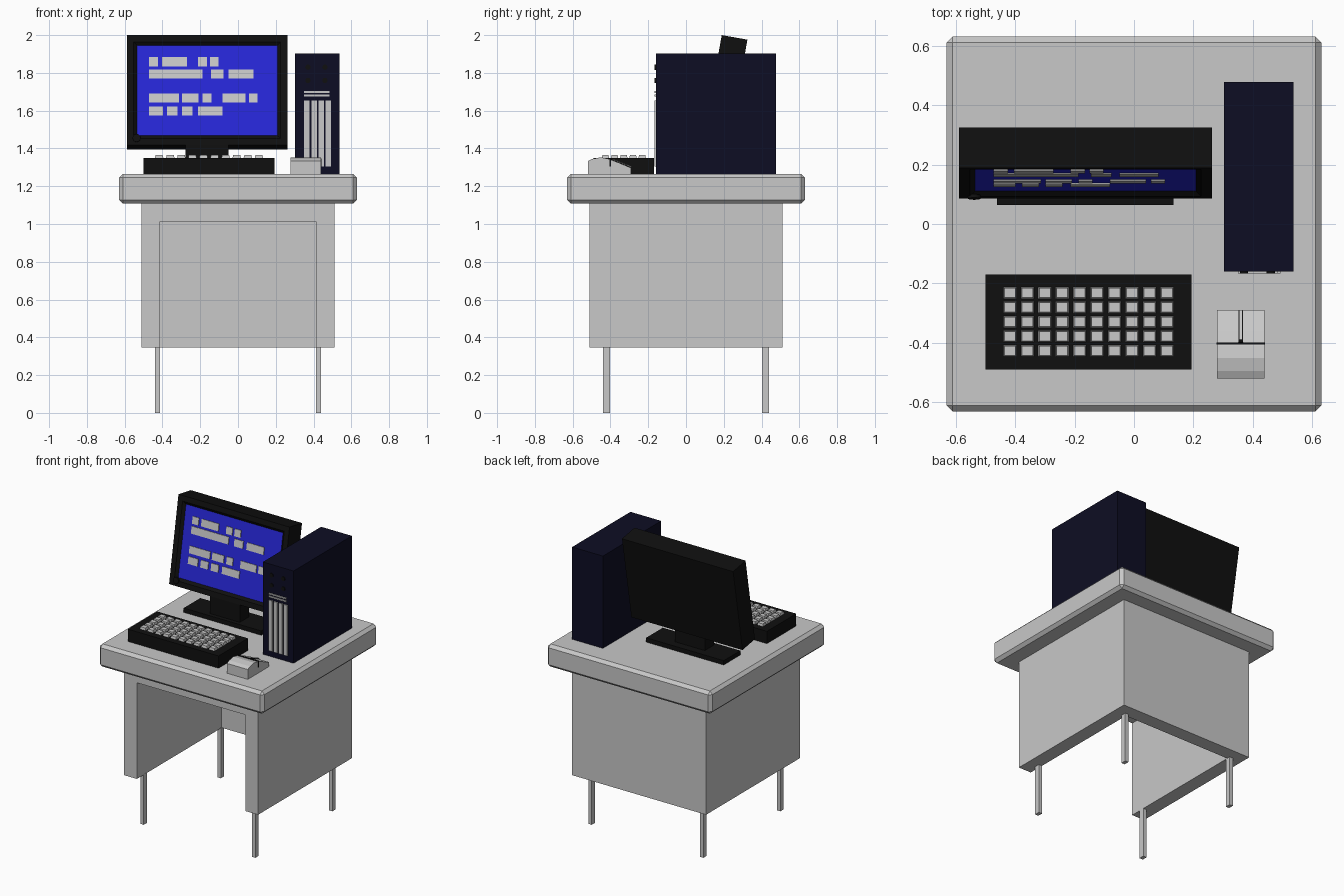
import bpy, bmesh, math
from mathutils import Matrix

if "Cube" in bpy.data.objects:
    bpy.data.objects.remove(bpy.data.objects["Cube"])


def material(name, rgb):
    m = bpy.data.materials.new(name)
    m.diffuse_color = (*rgb, 1)
    m.use_nodes = True
    m.node_tree.nodes["Principled BSDF"].inputs["Base Color"].default_value = m.diffuse_color
    return m


GREY = material("light grey", (0.58, 0.58, 0.58))
BLACK = material("black", (0.005, 0.005, 0.005))
NAVY = material("dark navy", (0.004, 0.004, 0.017))
BLUE = material("screen blue", (0.02, 0.02, 0.68))


def finish(name, bm, *mats):
    bmesh.ops.recalc_face_normals(bm, faces=bm.faces)
    me = bpy.data.meshes.new(name)
    bm.to_mesh(me)
    bm.free()
    for m in mats:
        me.materials.append(m)
    ob = bpy.data.objects.new(name, me)
    bpy.context.collection.objects.link(ob)
    return ob


def add_box(bm, x0, x1, y0, y1, z0, z1, taper=0.0):
    verts = bmesh.ops.create_cube(bm, size=1)["verts"]
    for v in verts:
        t = taper if v.co.z > 0 else 0
        v.co = (x1 - t if v.co.x > 0 else x0 + t,
                y1 - t if v.co.y > 0 else y0 + t,
                z1 if v.co.z > 0 else z0)


def box(name, mat, *dims):
    bm = bmesh.new()
    add_box(bm, *dims)
    return finish(name, bm, mat)


def disc(name, mat, x, y, z, r, depth, sides=16):
    bm = bmesh.new()
    bmesh.ops.create_cone(bm, cap_ends=True, segments=sides, radius1=r, radius2=r, depth=depth)
    bm.transform(Matrix.Translation((x, y, z)) @ Matrix.Rotation(math.pi / 2, 4, 'X'))
    return finish(name, bm, mat)


# Desk: bevelled top, body with knee opening, four thin legs
top = box("desk_top", GREY, -0.63, 0.63, -0.63, 0.63, 1.108, 1.265)
bev = top.modifiers.new("bevel", 'BEVEL')
bev.width, bev.segments = 0.02, 1

body = box("desk_body", GREY, -0.512, 0.512, -0.512, 0.512, 0.345, 1.108)
cutter = box("knee_opening_cutter", GREY, -0.415, 0.415, -0.7, 0.415, 0.2, 1.01)
cutter.hide_render = True
cutter.hide_viewport = True
cut = body.modifiers.new("opening", 'BOOLEAN')
cut.operation, cut.solver, cut.object = 'DIFFERENCE', 'EXACT', cutter

for sx, side in ((-1, "left"), (1, "right")):
    for sy, end in ((-1, "front"), (1, "back")):
        cx, cy = sx * 0.427, sy * 0.421
        box(f"{end}_{side}_leg", GREY, cx - 0.013, cx + 0.013,
            cy - 0.018, cy + 0.018, 0, 0.35)

# Computer tower with vents, drive slots and small buttons
box("tower", NAVY, 0.302, 0.537, -0.16, 0.477, 1.265, 1.903)
bm = bmesh.new()
for i in range(4):
    x = 0.35 + i * 0.038
    add_box(bm, x, x + 0.029, -0.167, -0.158, 1.305, 1.655)
finish("tower_vents", bm, GREY)
bm = bmesh.new()
for z in (1.675, 1.694):
    add_box(bm, 0.35, 0.485, -0.167, -0.158, z, z + 0.01)
finish("tower_slots", bm, GREY)
for i, (x, z) in enumerate(((0.37, 1.76), (0.46, 1.76), (0.37, 1.83), (0.46, 1.83))):
    disc(f"tower_button_{i + 1}", BLACK, x, -0.162, z, 0.014, 0.008)

# Monitor: local frame has its front bottom edge at y = 0, z = 0, tilted back
tilt = Matrix.Translation((0, 0.0865, 1.418)) @ Matrix.Rotation(math.radians(-10), 4, 'X')
bm = bmesh.new()
add_box(bm, -0.588, 0.262, 0, 0.138, 0, 0.591)
bmesh.ops.recalc_face_normals(bm, faces=bm.faces)
front = min(bm.faces, key=lambda f: f.calc_center_median().y)
bmesh.ops.inset_region(bm, faces=[front], thickness=0.051)
bmesh.ops.inset_region(bm, faces=[front], thickness=0.025, depth=-0.015)
front.material_index = 1  # recessed screen
monitor = finish("monitor", bm, BLACK, BLUE)

# Blank bars standing for lines of writing: height, then (left, right) pairs
rows = [
    (1.834, ((-.472, -.424), (-.403, -.271), (-.213, -.165), (-.149, -.102))),
    (1.770, ((-.472, -.187), (-.144, -.076), (-.049, .083))),
    (1.643, ((-.472, -.313), (-.297, -.208), (-.187, -.139), (-.081, .041), (.057, .104))),
    (1.574, ((-.472, -.398), (-.377, -.319), (-.297, -.240), (-.213, -.081))),
]
bm = bmesh.new()
for z, bars in rows:
    zl = (z - 1.4155) / 0.985
    for x0, x1 in bars:
        add_box(bm, x0, x1, 0.010, 0.016, zl, zl + 0.049)
bars = finish("screen_bars", bm, GREY)
button = disc("monitor_button", BLACK, -0.537, -0.002, 0.037, 0.021, 0.012)
for ob in (monitor, bars, button):
    ob.matrix_world = tilt

# Monitor stand
box("stand_base", BLACK, -0.46, 0.133, 0.064, 0.245, 1.265, 1.295)
box("stand_neck", BLACK, -0.277, -0.05, 0.092, 0.19, 1.29, 1.44)

# Keyboard with a grid of tapered keys
box("keyboard", BLACK, -0.5, 0.194, -0.49, -0.17, 1.265, 1.35)
bm = bmesh.new()
for row in range(5):
    for col in range(10):
        x, y = -0.44 + col * 0.0587, -0.252 - row * 0.0487
        add_box(bm, x, x + 0.045, y, y + 0.04, 1.348, 1.366, 0.004)
finish("keys", bm, GREY)

# Mouse: side profile (y, z) extruded across x, with dark seams and a wheel
profile = [(-.52, 1.265), (-.52, 1.333), (-.495, 1.345), (-.45, 1.353), (-.41, 1.345),
           (-.36, 1.326), (-.29, 1.297), (-.29, 1.265)]
bm = bmesh.new()
face = bm.faces.new([bm.verts.new((0.279, y, z)) for y, z in profile])
ext = bmesh.ops.extrude_face_region(bm, geom=[face])
bmesh.ops.translate(bm, vec=(0.16, 0, 0),
                    verts=[v for v in ext["geom"] if isinstance(v, bmesh.types.BMVert)])
finish("mouse", bm, GREY)
box("mouse_seam", BLACK, 0.277, 0.441, -0.406, -0.398, 1.305, 1.348)

slope = Matrix.Translation((0.359, -0.345, 1.321)) @ Matrix.Rotation(math.radians(-22), 4, 'X')
box("mouse_button_seam", BLACK, -0.008, 0.008, -0.058, 0.058, -0.006, 0.003).matrix_world = slope
box("mouse_wheel", GREY, -0.004, 0.004, -0.05, 0.058, -0.006, 0.006).matrix_world = slope
